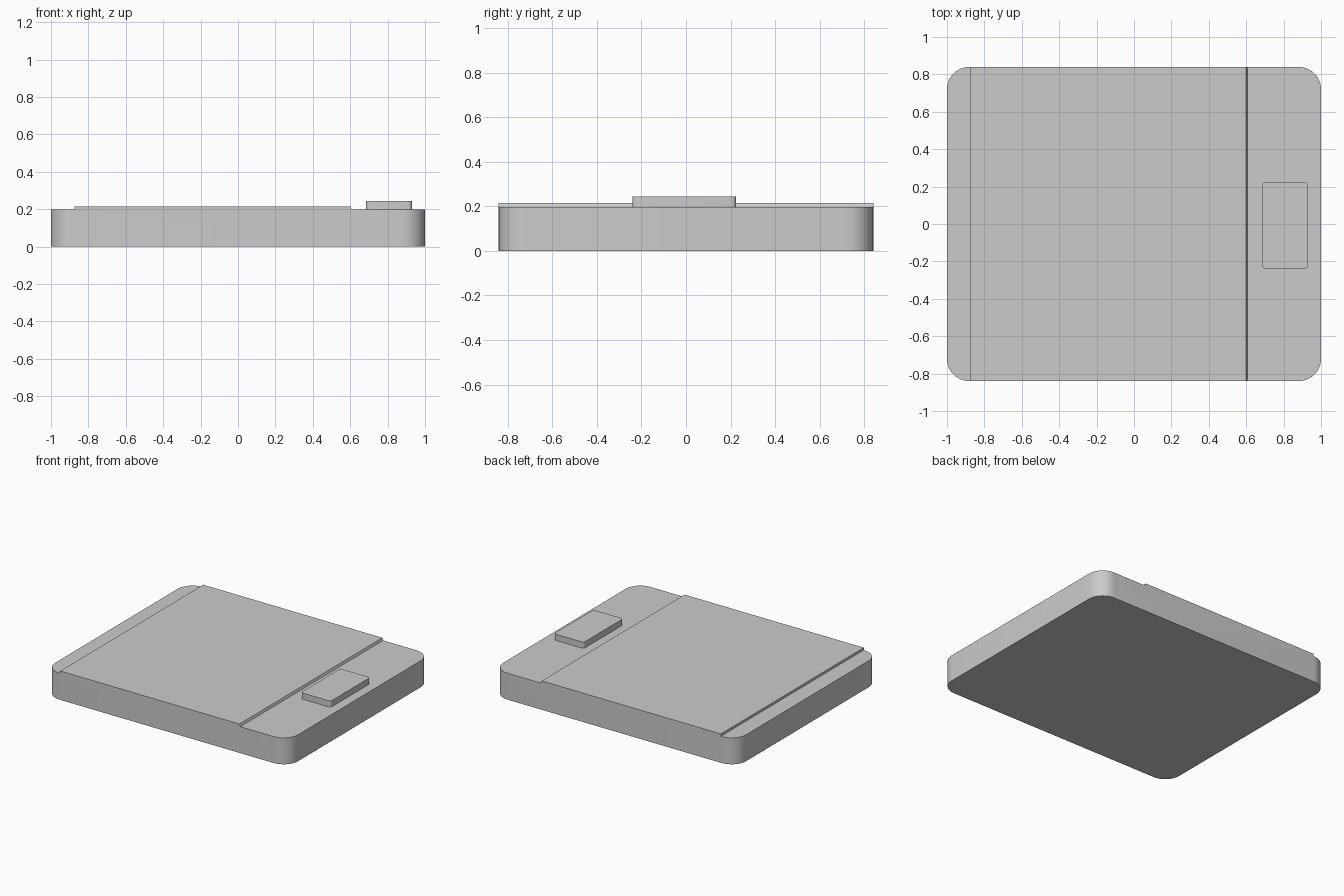
import bpy, bmesh, math

if "Cube" in bpy.data.objects:
    bpy.data.objects.remove(bpy.data.objects["Cube"])


def extrude_profile(name, profile, y0, y1, radius, corner_x, segments):
    """Extrude an XZ outline along y, then round the vertical edges at x = corner_x."""
    bm = bmesh.new()
    face = bm.faces.new([bm.verts.new((x, y0, z)) for x, z in profile])
    grown = bmesh.ops.extrude_face_region(bm, geom=[face])
    moved = [g for g in grown["geom"] if isinstance(g, bmesh.types.BMVert)]
    bmesh.ops.translate(bm, vec=(0, y1 - y0, 0), verts=moved)
    bmesh.ops.recalc_face_normals(bm, faces=bm.faces)
    corners = [e for e in bm.edges
               if all(min(abs(v.co.x - c) for c in corner_x) < 1e-4 for v in e.verts)
               and abs(e.verts[0].co.z - e.verts[1].co.z) > 1e-4
               and abs(e.verts[0].co.y - e.verts[1].co.y) < 1e-4]
    bmesh.ops.bevel(bm, geom=corners, offset=radius, segments=segments,
                    profile=0.5, affect='EDGES')
    mesh = bpy.data.meshes.new(name)
    bm.to_mesh(mesh)
    bm.free()
    obj = bpy.data.objects.new(name, mesh)
    bpy.context.collection.objects.link(obj)
    bpy.context.view_layer.objects.active = obj
    obj.select_set(True)
    bpy.ops.object.shade_smooth_by_angle(angle=math.radians(30))
    obj.select_set(False)
    return obj


deck, panel = 0.197, 0.215

# Slab with the raised platform running the full depth
extrude_profile("body", [(-1, 0), (1, 0), (1, deck), (0.607, deck), (0.60, panel),
                         (-0.875, panel), (-0.875, deck), (-1, deck)],
                -0.84, 0.84, 0.12, (-1, 1), 12)

# Small raised pad on the right-hand strip
extrude_profile("pad", [(0.685, deck - 0.005), (0.93, deck - 0.005), (0.93, 0.243), (0.685, 0.243)],
                -0.24, 0.225, 0.02, (0.685, 0.93), 5)
